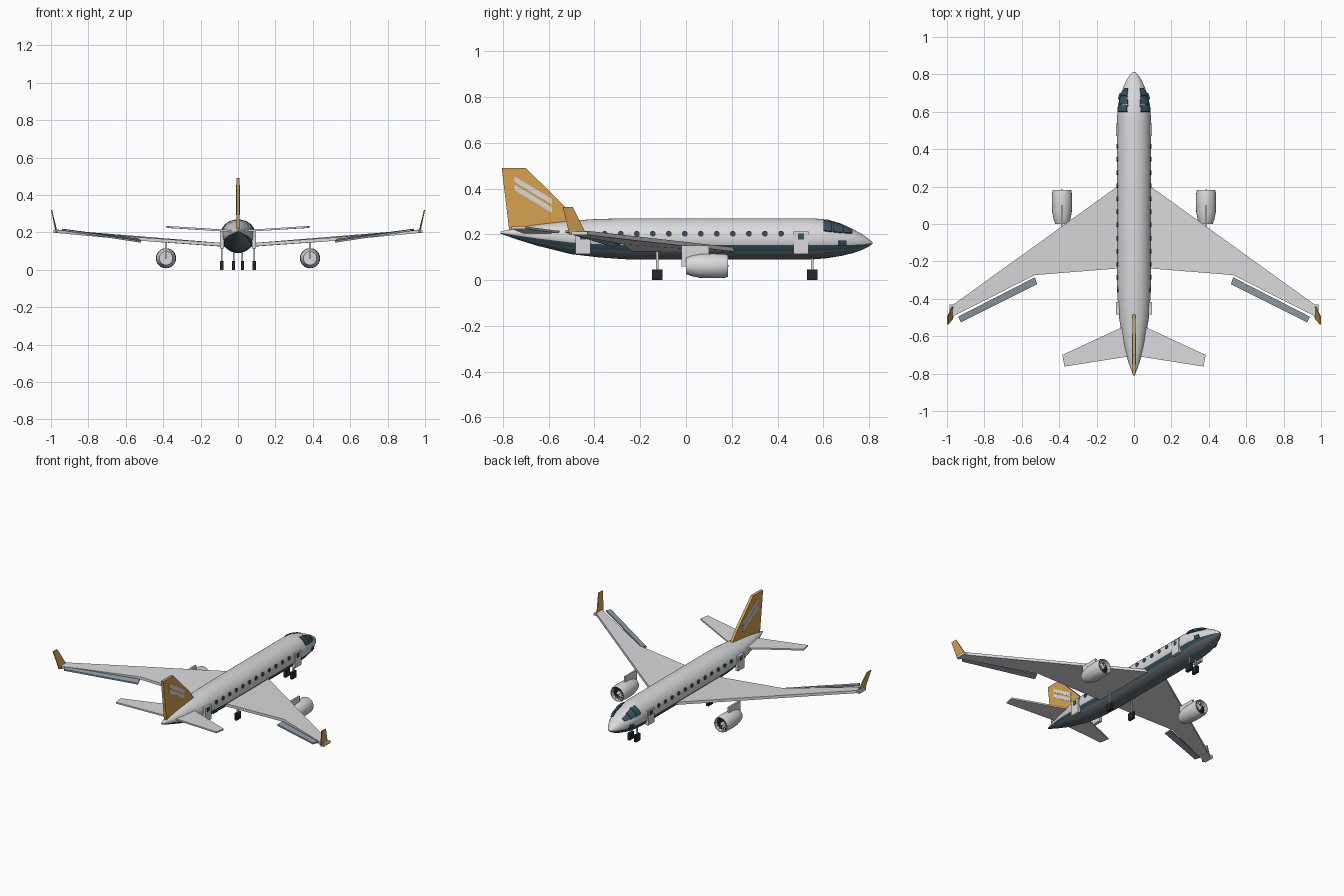
import bpy, bmesh, math
from mathutils import Vector

cube = bpy.data.objects.get("Cube")
if cube:
    bpy.data.objects.remove(cube)


def material(name, rgb):
    m = bpy.data.materials.new(name)
    m.use_nodes = True
    m.diffuse_color = (*rgb, 1)
    m.node_tree.nodes["Principled BSDF"].inputs["Base Color"].default_value = (*rgb, 1)
    return m


WHITE = material("light grey paint", (0.70, 0.70, 0.72))
TEAL = material("dark teal", (0.035, 0.085, 0.11))
BELLY = material("belly slate", (0.13, 0.16, 0.19))
GOLD = material("gold paint", (0.68, 0.36, 0.08))
FLAP = material("flap grey blue", (0.28, 0.34, 0.40))
BLACK = material("tyre black", (0.02, 0.02, 0.025))


def finish(name, bm, mats, smooth=False):
    bmesh.ops.recalc_face_normals(bm, faces=bm.faces)
    me = bpy.data.meshes.new(name)
    bm.to_mesh(me)
    bm.free()
    ob = bpy.data.objects.new(name, me)
    bpy.context.collection.objects.link(ob)
    for m in mats:
        me.materials.append(m)
    if smooth:
        bpy.ops.object.select_all(action="DESELECT")
        ob.select_set(True)
        bpy.context.view_layer.objects.active = ob
        bpy.ops.object.shade_smooth_by_angle(angle=math.radians(40))
    return ob


def slab(name, pts, offset, mat):
    """Closed plate between pts shifted by +offset and -offset."""
    bm = bmesh.new()
    off = Vector(offset)
    a = [bm.verts.new(Vector(p) + off) for p in pts]
    b = [bm.verts.new(Vector(p) - off) for p in pts]
    bm.faces.new(a)
    bm.faces.new(b[::-1])
    for i in range(len(pts)):
        j = (i + 1) % len(pts)
        bm.faces.new((a[i], b[i], b[j], a[j]))
    return finish(name, bm, [mat])


def box(name, lo, hi, mat):
    x, X = lo[0], hi[0]
    zc, h = (lo[2] + hi[2]) / 2, (hi[2] - lo[2]) / 2
    pts = [(x, lo[1], zc), (X, lo[1], zc), (X, hi[1], zc), (x, hi[1], zc)]
    return slab(name, pts, (0, 0, h), mat)


def loft(bm, rings, sides):
    """Rings are (y, x centre, z centre, x radius, z radius)."""
    loops = []
    for y, cx, cz, rx, rz in rings:
        loops.append([bm.verts.new((cx + rx * math.cos(t), y, cz + rz * math.sin(t)))
                      for t in (2 * math.pi * k / sides for k in range(sides))])
    bands = []
    for a, b in zip(loops, loops[1:]):
        for k in range(sides):
            n = (k + 1) % sides
            bands.append((bm.faces.new((a[k], a[n], b[n], b[k])), k))
    ends = [bm.faces.new(loops[0]), bm.faces.new(loops[-1])]
    return bands, ends


# Fuselage: y, bottom, top, half width
BODY = [(-0.81, 0.203, 0.212, 0.004), (-0.74, 0.178, 0.228, 0.03), (-0.65, 0.15, 0.243, 0.055),
        (-0.5, 0.113, 0.26, 0.08), (-0.38, 0.099, 0.267, 0.089), (-0.25, 0.09, 0.27, 0.091),
        (0.55, 0.09, 0.27, 0.091), (0.62, 0.096, 0.264, 0.088), (0.68, 0.106, 0.246, 0.076),
        (0.73, 0.118, 0.222, 0.058), (0.77, 0.132, 0.2, 0.04), (0.797, 0.146, 0.181, 0.022),
        (0.814, 0.158, 0.166, 0.004)]
SIDES = 40
bm = bmesh.new()
bands, _ = loft(bm, [(y, 0, (b + t) / 2, w, (t - b) / 2) for y, b, t, w in BODY], SIDES)
for f, k in bands:
    angle = (k + 0.5) * 360 / SIDES
    if 216 < angle < 324:
        f.material_index = 2
    elif 198 < angle < 342:
        f.material_index = 1
finish("fuselage", bm, [WHITE, TEAL, BELLY], True)


def skin_x(y, z):
    """Half width of the fuselage at a given station and height."""
    for (y0, b0, t0, w0), (y1, b1, t1, w1) in zip(BODY, BODY[1:]):
        if y0 <= y <= y1:
            u = (y - y0) / (y1 - y0)
            b, t, w = b0 + u * (b1 - b0), t0 + u * (t1 - t0), w0 + u * (w1 - w0)
            s = (z - (b + t) / 2) / ((t - b) / 2)
            return w * math.sqrt(max(0, 1 - s * s))
    return 0


def skin_patch(name, side, y0, y1, low, high, mat, n=6):
    """Plate hugging the fuselage; low and high are (z at y0, z at y1)."""
    bm = bmesh.new()
    grid = []
    for i in range(n + 1):
        u = i / n
        y = y0 + u * (y1 - y0)
        lo, hi = (e[0] + u * (e[1] - e[0]) for e in (low, high))
        zs = [lo + (hi - lo) * j / n for j in range(n + 1)]
        grid.append([bm.verts.new((side * (skin_x(y, z) + 0.004), y, z)) for z in zs])
    for i in range(n):
        for j in range(n):
            q = (grid[i][j], grid[i + 1][j], grid[i + 1][j + 1], grid[i][j + 1])
            bm.faces.new(q if side > 0 else q[::-1])
    ob = finish(name, bm, [mat])
    mod = ob.modifiers.new("thickness", "SOLIDIFY")
    mod.thickness = 0.007
    mod.offset = 0
    return ob


for s, tag in ((1, "left"), (-1, "right")):
    # Wing, flap and winglet
    slab("wing_" + tag, [(0, 0.262, 0.127), (s * 0.09, 0.2, 0.135), (s * 0.965, -0.43, 0.206),
                         (s * 0.98, -0.5, 0.207), (s * 0.53, -0.273, 0.165), (s * 0.09, -0.238, 0.135),
                         (0, -0.232, 0.127)], (0, 0, 0.009), WHITE)
    slab("flap_" + tag, [(s * 0.53, -0.285, 0.16), (s * 0.94, -0.495, 0.215),
                         (s * 0.925, -0.526, 0.212), (s * 0.518, -0.322, 0.15)], (0, 0, 0.005), FLAP)
    slab("winglet_" + tag, [(s * 0.968, -0.435, 0.2), (s * 0.972, -0.51, 0.2),
                            (s * 0.997, -0.538, 0.32), (s * 0.997, -0.495, 0.32)], (0.003, 0, 0), GOLD)
    box("wing_tip_" + tag, (s * 0.975 - 0.012, -0.5, 0.197), (s * 0.975 + 0.012, -0.43, 0.213), WHITE)

    # Tailplane
    slab("tailplane_" + tag, [(0, -0.52, 0.205), (s * 0.07, -0.555, 0.21), (s * 0.383, -0.7, 0.229),
                              (s * 0.372, -0.762, 0.229), (s * 0.04, -0.71, 0.208), (0, -0.705, 0.205)],
         (0, 0, 0.005), WHITE)

    # Engine: nacelle with open intake, fan, spinner and pylon
    ex, ez = s * 0.385, 0.062
    bm = bmesh.new()
    shell = [(0.0, 0.036), (0.025, 0.045), (0.06, 0.052), (0.12, 0.054), (0.17, 0.052),
             (0.183, 0.048), (0.18, 0.044), (0.155, 0.043)]
    _, ends = loft(bm, [(y, ex, ez, r, r) for y, r in shell], 24)
    ends[1].material_index = 1
    finish("engine_" + tag, bm, [WHITE, BLACK], True)
    bm = bmesh.new()
    loft(bm, [(y, ex, ez, r, r) for y, r in ((0.15, 0.013), (0.17, 0.011), (0.187, 0.002))], 16)
    finish("spinner_" + tag, bm, [WHITE], True)
    bm = bmesh.new()
    for k in range(12):
        t = k * math.pi / 6
        corners = ((0.01, -0.12), (0.043, -0.09), (0.043, 0.09), (0.01, 0.12))
        bm.faces.new([bm.verts.new((ex + r * math.cos(t + d), 0.165 + d * 0.03, ez + r * math.sin(t + d)))
                      for r, d in corners])
    finish("fan_blades_" + tag, bm, [WHITE])
    box("pylon_" + tag, (ex - 0.006, -0.02, 0.06), (ex + 0.006, 0.1, 0.15), WHITE)

    # Landing gear
    for name, gx, gy in (("nose", 0.024, 0.552), ("main", 0.086, -0.126)):
        x = s * gx
        box(f"{name}_wheel_{tag}", (x - 0.009, gy - 0.023, 0), (x + 0.009, gy + 0.023, 0.046), BLACK)
        box(f"{name}_strut_{tag}", (x - 0.004, gy - 0.005, 0.04), (x + 0.004, gy + 0.005, 0.135), WHITE)

    # Doors with their windows
    for name, dy in (("front", 0.503), ("rear", -0.45)):
        x = s * 0.085
        box(f"{name}_door_{tag}", (x - 0.01, dy - 0.033, 0.115), (x + 0.01, dy + 0.033, 0.212), WHITE)
        x = s * 0.093
        box(f"{name}_door_window_{tag}", (x - 0.004, dy - 0.013, 0.178), (x + 0.004, dy + 0.013, 0.204), TEAL)

    # Cabin windows
    for i in range(12):
        y = 0.415 - 0.07 * i
        x = s * (skin_x(y, 0.202) + 0.001)
        pts = [(x, y + 0.013 * math.cos(a), 0.202 + 0.013 * math.sin(a))
               for a in ((k + 0.5) * math.pi / 4 for k in range(8))]
        slab(f"cabin_window_{i + 1}_{tag}", pts, (0.004, 0, 0), TEAL)

    # Cockpit glazing
    skin_patch("cockpit_side_window_" + tag, s, 0.6, 0.637, (0.216, 0.211), (0.26, 0.255), TEAL)
    skin_patch("cockpit_middle_window_" + tag, s, 0.641, 0.683, (0.211, 0.207), (0.253, 0.239), TEAL)
    skin_patch("cockpit_front_window_" + tag, s, 0.686, 0.725, (0.207, 0.205), (0.236, 0.218), TEAL)
    skin_patch("nose_panel_" + tag, s, 0.667, 0.7, (0.15, 0.15), (0.173, 0.173), TEAL)

    # Fin stripes
    for name, z in (("upper", 0.43), ("lower", 0.394)):
        slab(f"fin_stripe_{name}_{tag}", [(s * 0.01, -0.75, z), (s * 0.01, -0.585, z - 0.1),
                                          (s * 0.01, -0.585, z - 0.076), (s * 0.01, -0.75, z + 0.024)],
             (0.002, 0, 0), WHITE)

# Fin
slab("fin", [(0, -0.805, 0.49), (0, -0.7, 0.49), (0, -0.53, 0.322), (0, -0.475, 0.25),
             (0, -0.62, 0.22), (0, -0.772, 0.215)], (0.009, 0, 0), GOLD)
